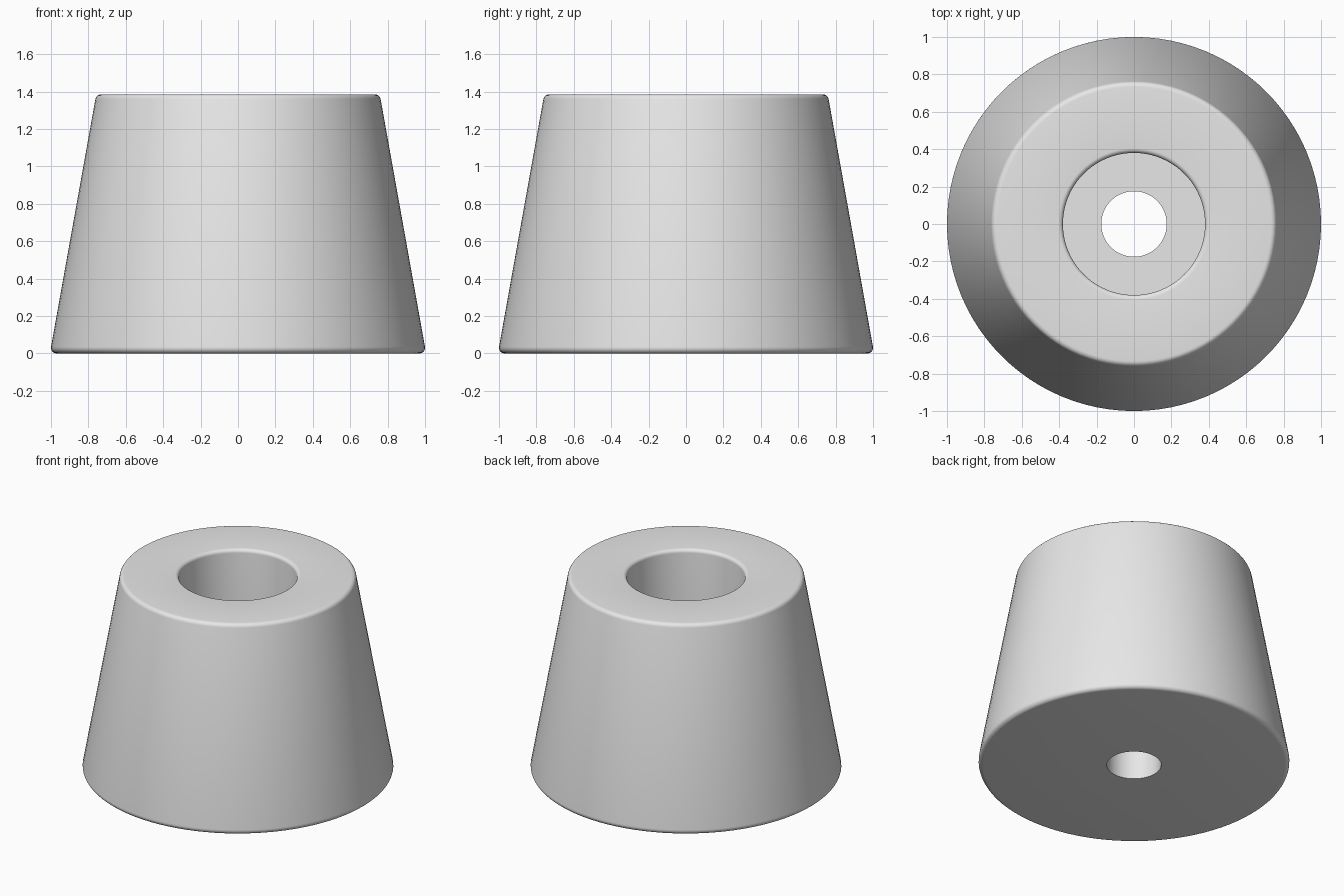
import bpy, bmesh, math
from mathutils import Vector

cube = bpy.data.objects.get("Cube")
if cube:
    bpy.data.objects.remove(cube, do_unlink=True)

SEGMENTS = 96
ARC_STEPS = 6


def make_material(name, colour):
    mat = bpy.data.materials.new(name)
    mat.use_nodes = True
    mat.diffuse_color = colour
    mat.node_tree.nodes["Principled BSDF"].inputs["Base Color"].default_value = colour
    return mat


def fillet(before, corner, after, radius):
    """Replace a profile corner with a tangent arc."""
    if radius == 0:
        return [corner]
    a, b = (before - corner).normalized(), (after - corner).normalized()
    half = a.angle(b) / 2
    start = corner + a * (radius / math.tan(half))
    end = corner + b * (radius / math.tan(half))
    centre = corner + (a + b).normalized() * (radius / math.sin(half))
    u, v = start - centre, end - centre
    sweep = u.angle(v)
    return [centre + (u * math.sin((1 - t) * sweep) + v * math.sin(t * sweep)) / math.sin(sweep)
            for t in (i / ARC_STEPS for i in range(ARC_STEPS + 1))]


def lathe(name, corners, mat):
    """Spin a closed profile of (radius, height, fillet) around z."""
    points = [Vector((r, z)) for r, z, f in corners]
    profile = []
    for i, (r, z, f) in enumerate(corners):
        profile += fillet(points[i - 1], points[i], points[(i + 1) % len(points)], f)
    bm = bmesh.new()
    verts = [bm.verts.new((p.x, 0, p.y)) for p in profile]
    edges = [bm.edges.new((verts[i - 1], verts[i])) for i in range(len(verts))]
    bmesh.ops.spin(bm, geom=verts + edges, cent=(0, 0, 0), axis=(0, 0, 1),
                   angle=math.tau, steps=SEGMENTS, use_merge=True)
    bmesh.ops.remove_doubles(bm, verts=bm.verts, dist=0.0001)
    bmesh.ops.recalc_face_normals(bm, faces=bm.faces)
    mesh = bpy.data.meshes.new(name)
    bm.to_mesh(mesh)
    bm.free()
    mesh.materials.append(mat)
    obj = bpy.data.objects.new(name, mesh)
    bpy.context.collection.objects.link(obj)
    bpy.ops.object.select_all(action="DESELECT")
    obj.select_set(True)
    bpy.context.view_layer.objects.active = obj
    bpy.ops.object.shade_smooth_by_angle(angle=math.radians(30))
    return obj


# Tapered foot with a screw hole and a wide counterbore from the top
HEIGHT, FLOOR = 1.385, 0.45
lathe("tapered_foot", [
    (0.175, 0, 0),
    (1.006, 0, 0.03),
    (0.758, HEIGHT, 0.03),
    (0.38, HEIGHT, 0.025),
    (0.38, FLOOR, 0),
    (0.175, FLOOR, 0),
], make_material("light grey", (0.8, 0.8, 0.8, 1)))
